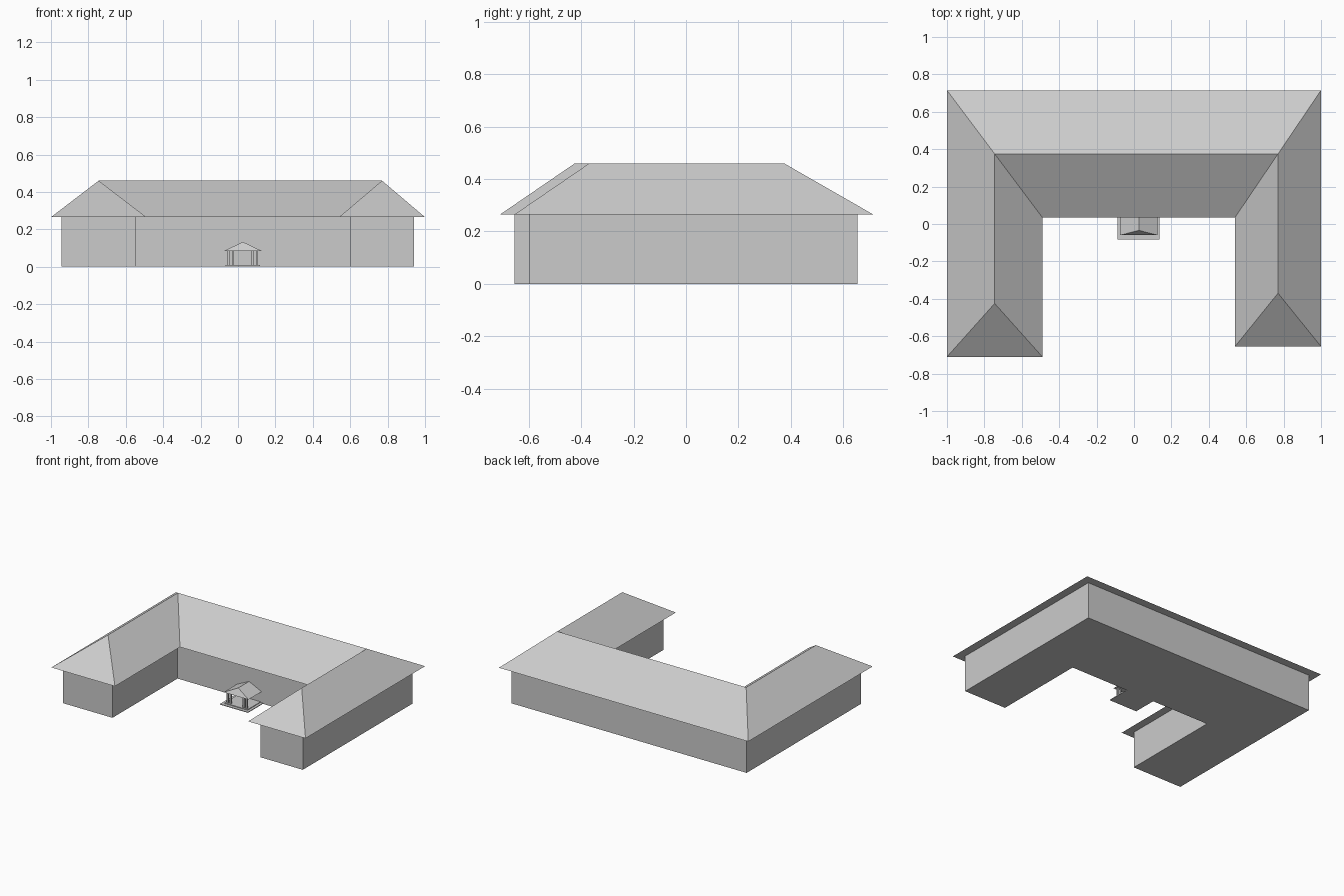
import bpy, bmesh

cube = bpy.data.objects.get("Cube")
if cube:
    bpy.data.objects.remove(cube, do_unlink=True)

# Single plain finish
grey = bpy.data.materials.new("plain grey")
grey.use_nodes = True
colour = (0.6, 0.6, 0.6, 1)
grey.diffuse_color = colour
grey.node_tree.nodes["Principled BSDF"].inputs["Base Color"].default_value = colour


def finish(name, bm):
    bmesh.ops.recalc_face_normals(bm, faces=bm.faces)
    mesh = bpy.data.meshes.new(name)
    bm.to_mesh(mesh)
    bm.free()
    mesh.materials.append(grey)
    obj = bpy.data.objects.new(name, mesh)
    bpy.context.collection.objects.link(obj)
    return obj


def prism(name, outline, z0, z1):
    bm = bmesh.new()
    base = bm.faces.new([bm.verts.new((x, y, z0)) for x, y in outline])
    top = bmesh.ops.extrude_face_region(bm, geom=[base], use_keep_orig=True)
    verts = [v for v in top["geom"] if isinstance(v, bmesh.types.BMVert)]
    bmesh.ops.translate(bm, verts=verts, vec=(0, 0, z1 - z0))
    return finish(name, bm)


def box(name, x0, x1, y0, y1, z0, z1):
    return prism(name, [(x0, y0), (x1, y0), (x1, y1), (x0, y1)], z0, z1)


def hip_roof(name, eaves, ridge, z0, z1, slopes):
    # Each slope lists eave indices, then ridge indices
    bm = bmesh.new()
    e = [bm.verts.new((x, y, z0)) for x, y in eaves]
    r = [bm.verts.new((x, y, z1)) for x, y in ridge]
    bm.faces.new(e)
    for low, high in slopes:
        bm.faces.new([e[i] for i in low] + [r[i] for i in high])
    return finish(name, bm)


def u_shape(x0, x1, inner0, inner1, end0, end1, court, back):
    return [(x0, end0), (inner0, end0), (inner0, court), (inner1, court),
            (inner1, end1), (x1, end1), (x1, back), (x0, back)]


# Main building
EAVE, RIDGE = 0.265, 0.46
prism("building_walls",
      u_shape(-0.945, 0.94, -0.548, 0.6, -0.655, -0.6, 0.09, 0.655), 0, EAVE)
hip_roof("building_roof",
         u_shape(-1, 1, -0.49, 0.54, -0.71, -0.655, 0.035, 0.715),
         [(-0.745, -0.425), (-0.745, 0.375), (0.77, 0.375), (0.77, -0.37)],
         EAVE, RIDGE,
         [((0, 1), (0,)), ((1, 2), (1, 0)), ((2, 3), (2, 1)), ((3, 4), (3, 2)),
          ((4, 5), (3,)), ((5, 6), (2, 3)), ((6, 7), (1, 2)), ((7, 0), (0, 1))])

# Entrance porch
box("porch_step", -0.088, 0.137, -0.082, 0.09, 0, 0.005)
box("porch_floor", -0.067, 0.118, -0.06, 0.09, 0.005, 0.01)
for i, x in enumerate((-0.05, -0.027, 0.079, 0.102)):
    box(f"porch_post_{i + 1}", x - 0.006, x + 0.006, -0.05, -0.038, 0.01, 0.085)
hip_roof("porch_roof",
         [(-0.074, -0.06), (0.126, -0.06), (0.126, 0.09), (-0.074, 0.09)],
         [(0.026, -0.034), (0.026, 0.09)], 0.085, 0.133,
         [((0, 1), (0,)), ((1, 2), (1, 0)), ((2, 3), (1,)), ((3, 0), (0, 1))])
